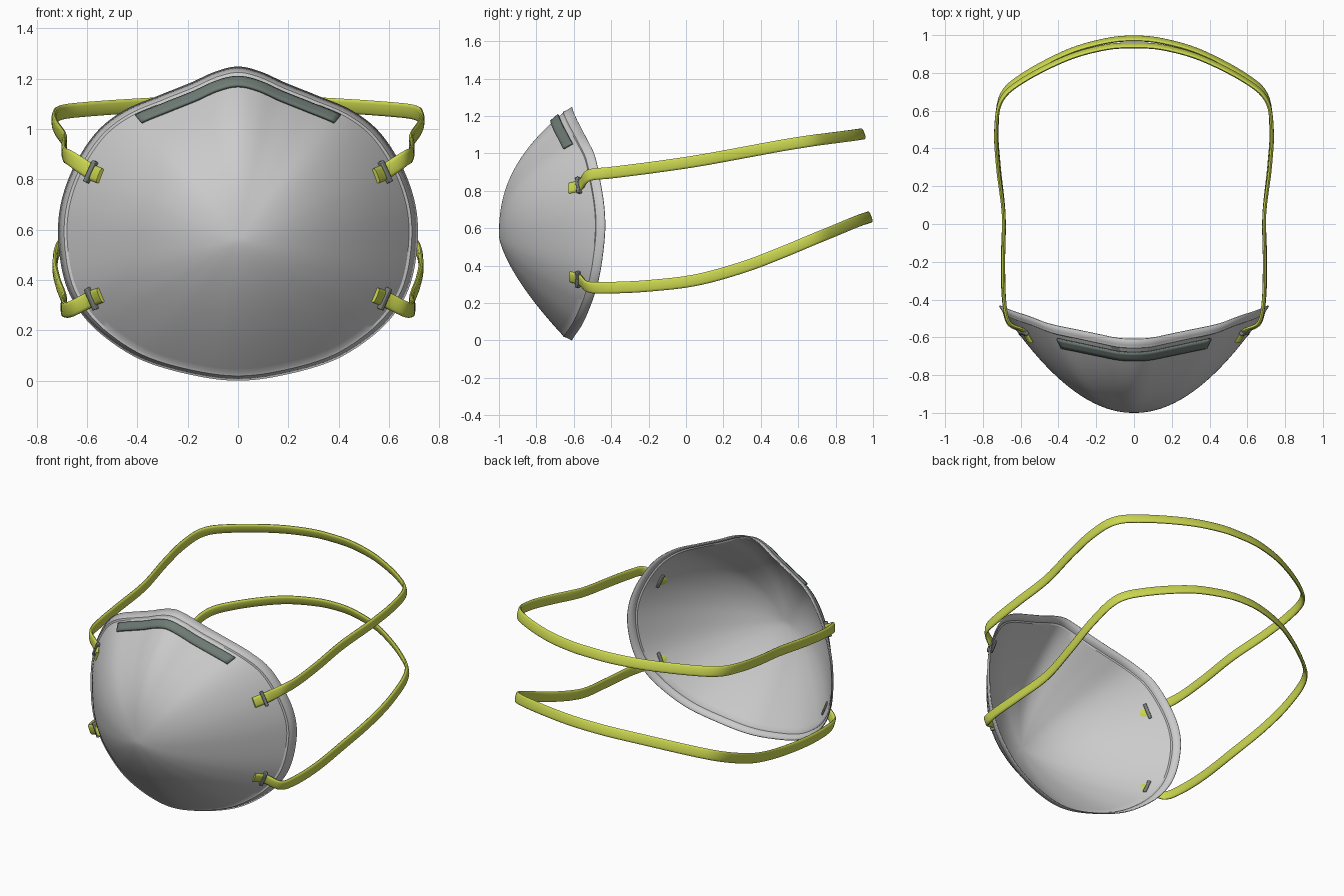
import bpy, bmesh, math
from mathutils import Vector

if "Cube" in bpy.data.objects:
    bpy.data.objects.remove(bpy.data.objects["Cube"])

# Right half of the rim, from the top centre round to the bottom centre
HALF = [(0, -.61, 1.248), (.09, -.605, 1.228), (.19, -.585, 1.183), (.31, -.56, 1.135),
        (.45, -.53, 1.075), (.56, -.49, .99), (.647, -.462, .86), (.70, -.44, .72),
        (.715, -.435, .583), (.695, -.452, .42), (.645, -.475, .30), (.55, -.51, .19),
        (.39, -.555, .085), (.19, -.595, .024), (0, -.61, 0)]
TIP = Vector((0, -1, .56))


def flip(v):
    return Vector((-v.x, v.y, v.z))


RIM = [Vector(p) for p in HALF]
RIM += [flip(p) for p in RIM[-2:0:-1]]


def spline(p0, p1, p2, p3, t):
    return .5 * (2 * p1 + (p2 - p0) * t + (2 * p0 - 5 * p1 + 4 * p2 - p3) * t * t
                 + (3 * p1 - p0 - 3 * p2 + p3) * t ** 3)


def rim(s, scale=1, dy=0):
    i = math.floor(s)
    p = spline(*[RIM[(i + k) % len(RIM)] for k in (-1, 0, 1, 2)], s - i)
    return Vector((p.x * scale, p.y + dy, TIP.z + (p.z - TIP.z) * scale))


def dome(s, t):
    e = rim(s, .95, -.05) - TIP
    power = 1.9 + .45 * e.z / math.hypot(e.x, e.z)
    return TIP + Vector((e.x * t, e.y * t ** power, e.z * t))


def dome_normal(s, t):
    n = (dome(s + .05, t) - dome(s - .05, t)).cross(dome(s, t + .01) - dome(s, t - .01)).normalized()
    return n if n.dot(dome(s, t) - Vector((0, -.5, .56))) > 0 else -n


def material(name, rgb):
    m = bpy.data.materials.new(name)
    m.diffuse_color = (*rgb, 1)
    m.use_nodes = True
    m.node_tree.nodes["Principled BSDF"].inputs["Base Color"].default_value = m.diffuse_color
    return m


def make(name, verts, faces, mat=None, angle=40):
    me = bpy.data.meshes.new(name)
    me.from_pydata([tuple(v) for v in verts], [], faces)
    ob = bpy.data.objects.new(name, me)
    bpy.context.collection.objects.link(ob)
    if mat:
        me.materials.append(mat)
    bpy.ops.object.select_all(action='DESELECT')
    ob.select_set(True)
    bpy.context.view_layer.objects.active = ob
    bpy.ops.object.shade_smooth_by_angle(angle=math.radians(angle))
    return ob


def grid_faces(rows, cols, wrap):
    return [(r * cols + c, r * cols + (c + 1) % cols, (r + 1) * cols + (c + 1) % cols, (r + 1) * cols + c)
            for r in range(rows - 1) for c in range(cols if wrap else cols - 1)]


def solidify(ob, thickness, offset):
    # make sure the faces look forwards, then thicken
    bm = bmesh.new()
    bm.from_mesh(ob.data)
    if sum(f.normal.y for f in bm.faces) > 0:
        bmesh.ops.reverse_faces(bm, faces=bm.faces)
    bm.to_mesh(ob.data)
    bm.free()
    m = ob.modifiers.new("thickness", 'SOLIDIFY')
    m.thickness = thickness
    m.offset = offset


yellow = material("strap_yellow", (.60, .68, .08))
dark = material("metal_grey_green", (.16, .20, .18))
buckle_grey = material("buckle_grey", (.20, .22, .20))

# Shell: sloping flange, small step, then the dome down to the tip
N = 28 * 6
verts = []
rows = 0
for scale, dy in ((1, 0), (.972, -.032), (.966, -.046)):
    verts += [rim(i / 6, scale, dy) for i in range(N)]
    rows += 1
STEPS = 28
for k in range(STEPS, 0, -1):
    verts += [dome(i / 6, k / STEPS) for i in range(N)]
    rows += 1
faces = grid_faces(rows, N, True)
verts.append(TIP)
last = (rows - 1) * N
faces += [(last + i, last + (i + 1) % N, len(verts) - 1) for i in range(N)]
solidify(make("mask_shell", verts, faces, angle=30), .006, -1)

# Nose strip following the dome
COLS = 49
verts = []
for t in (.925, .945, .965, .98):
    for c in range(COLS):
        s = -3.87 + 7.74 * c / (COLS - 1)
        verts.append(dome(s, t) + .002 * dome_normal(s, t))
solidify(make("nose_strip", verts, grid_faces(4, COLS, False), dark), .012, 1)


def strap(name, s, points):
    """Flat rounded ribbon from one side of the shell round the back to the other."""
    n0 = dome_normal(s, .93)
    half = [dome(s, t) + .005 * n0 for t in (.885, .95)] + [Vector(p) for p in points]
    path = half + [flip(p) for p in half[-2::-1]]
    ends = [2 * path[0] - path[1]] + path + [2 * path[-1] - path[-2]]
    sub, segs = 8, len(path) - 1
    line = [spline(*ends[i:i + 4], k / sub) for i in range(segs) for k in range(sub)] + [path[-1]]
    ref = Vector((0, -.38, 1)).normalized()
    across = n0.cross(half[1] - half[0]).normalized()
    if across.dot(ref) < 0:
        across = -across
    verts, frames, sides = [], [], 12
    for i, p in enumerate(line):
        tan = (line[min(i + 1, len(line) - 1)] - line[max(i - 1, 0)]).normalized()
        right = i < len(line) / 2
        d = min(i, len(line) - 1 - i) / sub
        k = max(0, min(1, (3 - d) / 2))
        w = ref.lerp(across if right else flip(across), k)
        w = (w - w.dot(tan) * tan).normalized()
        n = tan.cross(w)
        frames.append((p, tan, w, n))
        for a in range(sides):
            c, q = math.cos(a * math.tau / sides), math.sin(a * math.tau / sides)
            verts.append(p + w * .031 * math.copysign(abs(c) ** .7, c)
                         + n * .010 * math.copysign(abs(q) ** .7, q))
    faces = grid_faces(len(line), sides, True)
    faces += [tuple(range(sides))[::-1], tuple(range(len(verts) - sides, len(verts)))]
    make(name, verts, faces, yellow, 50)
    # Buckles clamping the strap to the shell
    for side, idx in (("right", sub - 1), ("left", len(line) - sub)):
        p, tan, w, n = frames[idx]
        box = [p + tan * x * .010 + w * y * .046 + n * z * .018
               for x in (-1, 1) for y in (-1, 1) for z in (-1, 1)]
        quads = [(0, 1, 3, 2), (4, 6, 7, 5), (0, 4, 5, 1), (2, 3, 7, 6), (0, 2, 6, 4), (1, 5, 7, 3)]
        ob = make(f"{name}_buckle_{side}", box, quads, buckle_grey)
        b = ob.modifiers.new("soft_edges", 'BEVEL')
        b.width = .004
        b.segments = 2


strap("upper_strap", 6, [(.663, -.52, .882), (.687, -.40, .897), (.692, -.2, .922), (.69, .05, .958),
                         (.72, .3, 1.003), (.73, .5, 1.04), (.70, .66, 1.066), (.58, .765, 1.08),
                         (.35, .88, 1.095), (.15, .935, 1.103), (0, .945, 1.105)])
strap("lower_strap", 10, [(.663, -.52, .285), (.689, -.40, .282), (.695, -.2, .292), (.69, .05, .322),
                          (.715, .3, .39), (.727, .5, .465), (.70, .68, .54), (.58, .79, .585),
                          (.35, .91, .635), (.15, .968, .655), (0, .982, .66)])
